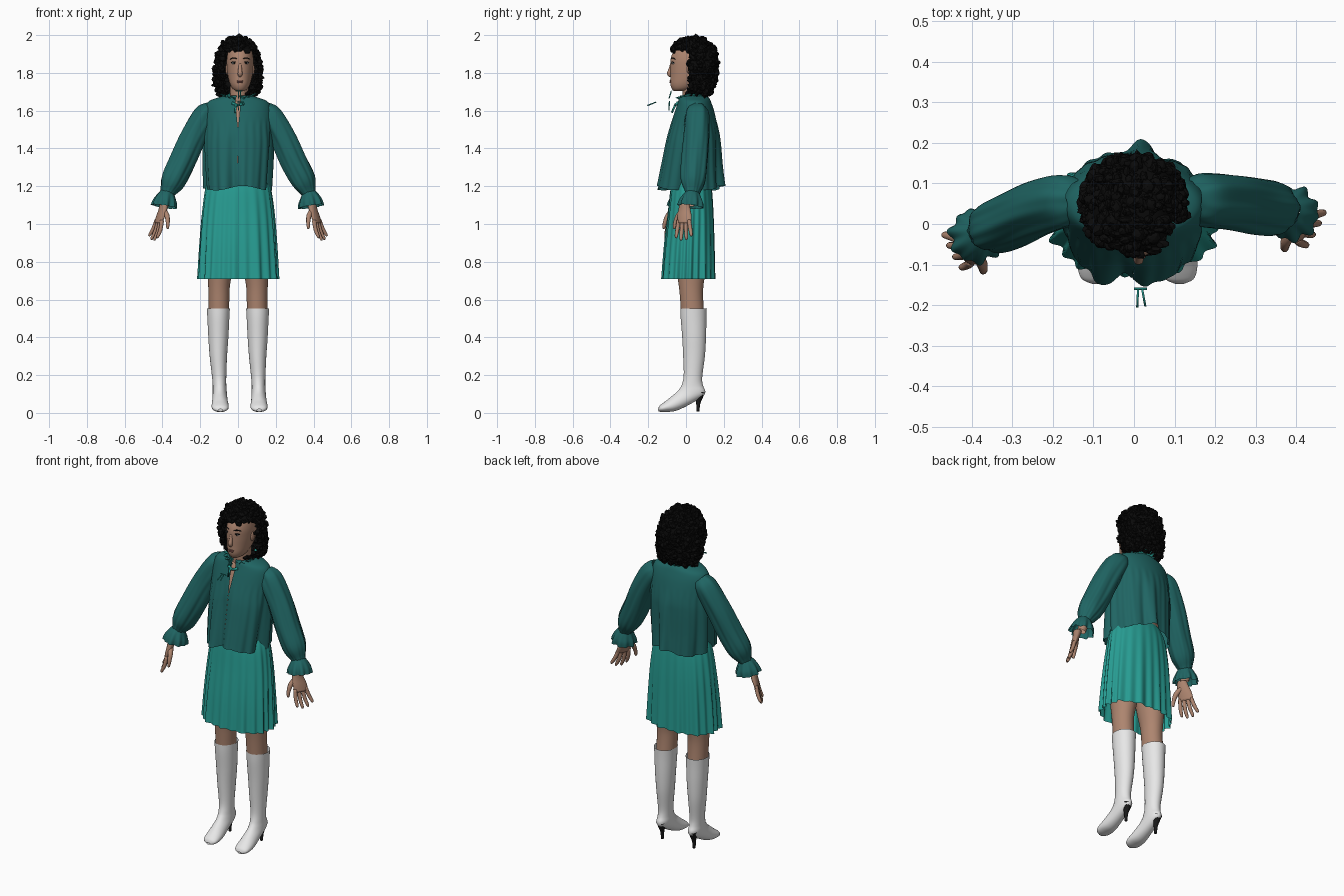
import bpy, bmesh, math, random
from mathutils import Vector as V

random.seed(4)

def material(name, r, g, b):
    m = bpy.data.materials.new(name)
    m.diffuse_color = (r, g, b, 1)
    return m

BLOUSE = material("dark_teal", 0.014, 0.13, 0.125)
SKIRT = material("light_teal", 0.02, 0.33, 0.285)
SKIN = material("skin", 0.42, 0.235, 0.16)
HAIR = material("hair_black", 0.003, 0.003, 0.003)
BOOT = material("boot_white", 0.8, 0.8, 0.8)
HEEL = material("heel_black", 0.01, 0.01, 0.01)
LIP = material("lip_brown", 0.23, 0.09, 0.075)
EYE = material("eye_white", 0.7, 0.7, 0.68)

def make(name, verts, faces, mat, smooth=True):
    me = bpy.data.meshes.new(name)
    me.from_pydata([tuple(v) for v in verts], [], faces)
    bm = bmesh.new()
    bm.from_mesh(me)
    bmesh.ops.recalc_face_normals(bm, faces=bm.faces)
    for f in bm.faces:
        f.smooth = smooth
    bm.to_mesh(me)
    bm.free()
    me.materials.append(mat)
    ob = bpy.data.objects.new(name, me)
    bpy.context.collection.objects.link(ob)
    return ob

def spline(rows, k):
    """Smooth curve through rows of numbers, k steps per span, with t in 0..1."""
    out, n = [], len(rows) - 1
    for i in range(n):
        p0, p1, p2, p3 = rows[max(i-1, 0)], rows[i], rows[i+1], rows[min(i+2, n)]
        for j in range(k + (i == n - 1)):
            s = j / k
            out.append(((i + s) / n, [0.5*(2*b + (c-a)*s + (2*a-5*b+4*c-d)*s*s + (3*b-a-3*c+d)*s**3)
                                      for a, b, c, d in zip(p0, p1, p2, p3)]))
    return out

def loft(name, rings, mat, n=32, k=4, warp=None, gap=None, cap=False, cut=None):
    """Skin elliptical rings (centre, axis, axis); warp scales the radius, gap opens the front."""
    verts, faces = [], []
    data = spline(rings, k)
    for t, r in data:
        c, u, w = V(r[0:3]), V(r[3:6]), V(r[6:9])
        g = gap(c.z) if gap else 0
        for i in range(n):
            f = i / (n - 1) if gap else i / n
            a = -math.pi/2 + g + f * (2*math.pi - 2*g)
            s = warp(a, t) if warp else 1
            verts.append(c + (u*math.cos(a) + w*math.sin(a)) * s)
    for j in range(len(data) - 1):
        for i in range(n - 1 if gap else n):
            q = (j*n + i, j*n + (i+1) % n, (j+1)*n + (i+1) % n, (j+1)*n + i)
            if not (cut and cut(sum((verts[x] for x in q), V()) / 4)):
                faces.append(q)
    if cap:
        faces += [tuple(range(n)), tuple(range(len(verts) - n, len(verts)))]
    return make(name, verts, faces, mat)

def square(a):
    """Pushes the diagonals of an ellipse outwards."""
    return (1 - math.cos(4*a)) / 2

def level(cx, cy, z, rx, ry):
    return (cx, cy, z, rx, 0, 0, 0, ry, 0)

def tube(name, pts, mat, n=12, k=3, **kw):
    """Tube along points (x, y, z, r)."""
    rings = []
    for i, p in enumerate(pts):
        d = (V(pts[min(i+1, len(pts)-1)][:3]) - V(pts[max(i-1, 0)][:3])).normalized()
        ref = V((0, 1, 0)) if abs(d.y) < 0.85 else V((0, 0, 1))
        u = ref.cross(d).normalized()
        rings.append((*p[:3], *(u * p[3]), *(d.cross(u) * p[3])))
    return loft(name, rings, mat, n, k, **kw)

def ball(name, c, r, mat):
    rings = [level(c[0], c[1], c[2] + r[2]*math.sin(a), r[0]*math.cos(a), r[1]*math.cos(a))
             for a in [math.radians(x) for x in (-88, -60, -30, 0, 30, 60, 88)]]
    return loft(name, rings, mat, 16, 1, cap=True)

# Body under the clothes
loft("torso", [level(0, .03, .86, .13, .08), level(0, .035, 1.0, .155, .10), level(0, .03, 1.2, .12, .085),
               level(0, .03, 1.35, .135, .10), level(0, .035, 1.5, .15, .10), level(0, .045, 1.6, .13, .085),
               level(.003, .04, 1.65, .06, .06)], SKIN, cap=True)
loft("neck", [level(.003, .04, 1.6, .065, .06), level(.005, .035, 1.66, .05, .052),
              level(.008, .03, 1.76, .048, .052)], SKIN)

# Blouse: flat yoke, gathered panels below, slit at the neck
def folds(a, t):
    s = max(0, (t - .5) / .5)
    wave = .06*math.sin(9*a + 1.0) + .05*math.sin(5*a + .4) + .04*math.sin(13*a + 2)
    return 1 + s * (wave + .06*square(a)) + (.01*math.sin(26*a) if t > .5 else 0)

blouse = loft("blouse", [level(0, .04, 1.68, .072, .07), level(0, .042, 1.668, .11, .08),
                         level(0, .045, 1.645, .16, .088), level(0, .045, 1.59, .178, .106),
                         level(0, .04, 1.49, .182, .132), level(0, .035, 1.42, .182, .142),
                         level(-.002, .026, 1.3, .174, .154), level(-.003, .02, 1.19, .164, .166)],
              BLOUSE, 160, 5, warp=folds, gap=lambda z: max(.002, min(.2, (z - 1.5) * .55)))
for v in blouse.data.vertices:
    if v.co.z < 1.35:
        v.co.z += .012 * math.sin(v.co.x * 22 + 1) * (1.35 - v.co.z) / .16

# Ruffled collar, dipping at the front
collar = loft("collar_frill", [level(.0, .04, 1.655, .08, .08), level(0, .04, 1.672, .072, .073),
                               level(0, .04, 1.695, .092, .09)], SKIRT, 120, 4,
              warp=lambda a, t: 1 + .09*abs(t - .4)*2*math.sin(20*a), gap=lambda z: .2)
for v in collar.data.vertices:
    v.co.z += .3 * min(0, v.co.y - .03)

# Neck ribbons
for i, pts in enumerate([
        [(0, -.16, 1.645, .003), (.032, -.16, 1.645, .003)],
        [(.01, -.16, 1.645, .003), (.008, -.205, 1.626, .003)],
        [(.02, -.16, 1.645, .003), (.028, -.203, 1.628, .003)],
        [(-.012, -.075, 1.705, .003), (.025, -.075, 1.705, .003)],
        [(.003, -.078, 1.702, .003), (.002, -.09, 1.665, .003)],
        [(.012, -.078, 1.702, .003), (.014, -.09, 1.665, .003)],
        [(.0, -.088, 1.65, .003), (.002, -.09, 1.6, .003)],
        [(-.03, -.045, 1.64, .009), (.0, -.055, 1.63, .006), (.03, -.045, 1.64, .009)],
        [(-.01, -.055, 1.635, .006), (-.015, -.075, 1.59, .005)]]):
    tube("neck_ribbon_%d" % i, pts, SKIRT, 6, 2, cap=True)

# Skirt with pleats opening towards the hem
loft("skirt", [level(0, .03, 1.26, .14, .09), level(0, .028, 1.19, .172, .108),
               level(0, .025, 1.05, .19, .12), level(0, .018, .88, .2, .13),
               level(0, .013, .71, .206, .136)], SKIRT, 240, 5,
     warp=lambda a, t: 1 + .075*t*square(a)
     + t**1.2 * (.042*math.sin(22*a + .8*math.sin(3*a)) + .025*math.sin(11*a + 1)))

# Arms; the left one reaches a little further forward
for side, s, sweep in (("right", 1, 0), ("left", -1, -.055)):
    def P(x, y, z, r=0):
        f = min(1, max(0, (1.6 - z) / .45))
        return (s*x, y + sweep*f, z, r)
    tube(side + "_sleeve", [P(.135, .06, 1.61, .045), P(.17, .06, 1.575, .064), P(.236, .055, 1.46, .068),
                            P(.295, .045, 1.33, .069), P(.345, .038, 1.23, .064), P(.37, .035, 1.175, .042),
                            P(.376, .033, 1.16, .036)], BLOUSE, 72, 5,
         warp=lambda a, t: 1 + .035*math.sin(5*a + 7*t) + .02*math.sin(8*a - 5*t) + .025*t*math.sin(15*a))
    tube(side + "_cuff_frill", [P(.374, .034, 1.168, .036), P(.38, .031, 1.145, .05), P(.385, .028, 1.118, .062),
                                P(.389, .025, 1.092, .066)], BLOUSE, 80, 4,
         warp=lambda a, t: 1 + t*(.08*math.sin(10*a) + .06*math.sin(7*a)))
    tube(side + "_forearm", [P(.2, .055, 1.52, .04), P(.3, .045, 1.32, .037), P(.37, .033, 1.16, .028),
                             P(.386, .02, 1.10, .024)], SKIN)
    # hand plane turned so the thumb side faces forward and inward
    def H(x, y, z, r=0):
        return P(x + .55*y, y - .012, z, r)
    palm = []
    for x, z, thick, wide in ((.388, 1.11, .02, .024), (.396, 1.075, .017, .031),
                              (.408, 1.04, .015, .037), (.42, 1.005, .011, .036)):
        c = H(x, .004, z)
        palm.append((*c[:3], s*thick, -.5*thick, 0, s*.5*wide, wide, 0))
    loft(side + "_palm", palm, SKIN, 20, 3, cap=True)
    for i, (y, dy, l) in enumerate(((-.026, -.014, .085), (-.007, -.007, .098), (.011, .003, .094), (.028, .012, .075))):
        tube("%s_finger_%d" % (side, i),
             [H(.416, y, 1.02, .011), H(.43, y + dy*.6, 1.01 - l*.5, .0105), H(.437 + l*.12, y + dy, 1.01 - l*.9, .008),
              H(.438 + l*.13, y + dy, 1.01 - l, .003)], SKIN, 10, cap=True)
    tube(side + "_thumb", [H(.394, 0, 1.075, .015), H(.392, -.028, 1.045, .014), H(.396, -.044, 1.01, .011),
                           H(.40, -.05, .982, .008), H(.401, -.051, .974, .003)], SKIN, 10, cap=True)

# Legs and high-heeled boots
for side, s in (("right", 1), ("left", -1)):
    loft(side + "_leg", [level(s*.085, .03, .95, .08, .095), level(s*.092, .028, .8, .073, .085),
                         level(s*.1, .027, .68, .058, .066), level(s*.101, .03, .6, .055, .061),
                         level(s*.102, .038, .48, .053, .062)], SKIN, cap=True)
    rings = []
    for yf, zf, yb, zb, hw in ((-.03, .553, .11, .553, .061), (-.028, .5, .108, .5, .058), (-.02, .4, .106, .4, .053),
                               (-.015, .3, .10, .3, .046), (-.012, .2, .086, .19, .038), (-.022, .15, .09, .145, .036),
                               (-.036, .125, .102, .115, .037), (-.055, .105, .09, .088, .038),
                               (-.08, .085, .02, .045, .041), (-.103, .066, -.05, .012, .045),
                               (-.125, .05, -.10, .005, .044), (-.141, .036, -.13, .005, .035),
                               (-.148, .02, -.146, .008, .012)):
        x = s * .104 + max(0, .3 - zf) * (.03 if s > 0 else .04)
        rings.append((x, (yf+yb)/2, (zf+zb)/2, hw, 0, 0, 0, (yb-yf)/2, (zb-zf)/2))
    loft(side + "_boot", rings, BOOT, 36, 4)
    h = s*.104 + .006
    tube(side + "_heel", [(h, .074, .112, .028), (h, .07, .085, .02), (h, .065, .05, .011),
                          (h, .063, .008, .008)], HEEL, 16, cap=True)

# Head and face
X = .011
def skull(z, rx, yf, yb):
    return level(X, (yf+yb)/2, z, rx, (yb-yf)/2)
loft("head", [skull(1.703, .018, -.062, -.01), skull(1.715, .038, -.074, .03), skull(1.74, .053, -.083, .07),
              skull(1.78, .064, -.083, .11), skull(1.83, .07, -.083, .125), skull(1.88, .07, -.08, .125),
              skull(1.93, .056, -.055, .1), skull(1.96, .015, .0, .05)], SKIN, 40, cap=True)
tube("nose", [(X, -.075, 1.85, .008), (X, -.082, 1.82, .010), (X, -.088, 1.798, .0125),
              (X, -.083, 1.787, .011), (X, -.076, 1.782, .005)], SKIN, cap=True)
ball("upper_lip", (X, -.080, 1.757), (.018, .008, .004), LIP)
ball("lower_lip", (X, -.0795, 1.750), (.016, .0085, .005), LIP)
for side, s in (("right", 1), ("left", -1)):
    ball(side + "_eye", (X + s*.031, -.064, 1.852), (.014, .0115, .006), EYE)
    ball(side + "_iris", (X + s*.031, -.0715, 1.852), (.006, .0055, .006), HEEL)
    tube(side + "_lash", [(X + s*.016, -.073, 1.854, .0025), (X + s*.031, -.075, 1.859, .003),
                          (X + s*.047, -.066, 1.855, .0025)], HEEL, 6, cap=True)
    tube(side + "_eyebrow", [(X + s*.016, -.078, 1.874, .002), (X + s*.033, -.072, 1.88, .003),
                             (X + s*.052, -.058, 1.873, .002)], HAIR, 6, cap=True)
    ball(side + "_ear", (X + s*.068, .022, 1.82), (.01, .018, .03), SKIN)

# Curly hair: a shell with a face opening, covered with small curls
def face_opening(p):
    return p.z < 1.915 and p.y < .012 and p.x > -.073
shell = loft("hair_shell", [level(0, .07, 1.685, .085, .05), level(0, .065, 1.70, .106, .065),
                            level(0, .058, 1.74, .117, .09), level(0, .05, 1.80, .12, .108),
                            level(0, .044, 1.88, .11, .118), level(0, .036, 1.94, .084, .10),
                            level(0, .036, 1.972, .052, .06), level(0, .036, 1.985, .008, .01)],
             HAIR, 56, 5, cut=face_opening, cap=True, warp=lambda a, t: 1 + .06*square(a))
bm = bmesh.new()
bmesh.ops.create_icosphere(bm, subdivisions=2, radius=1)
bv = [v.co.copy() for v in bm.verts]
bf = [[v.index for v in f.verts] for f in bm.faces]
bm.free()
polys = list(shell.data.polygons)
verts, faces = [], []
for p in random.choices(polys, [q.area for q in polys], k=900):
    o, r = len(verts), random.uniform(.006, .015)
    c = p.center + V([random.uniform(-.006, .006) for _ in range(3)])
    k = V([random.uniform(.6, 1.4) for _ in range(3)])
    verts += [c + V((v.x*k.x, v.y*k.y, v.z*k.z)) * r * random.uniform(.85, 1.15) for v in bv]
    faces += [[i + o for i in f] for f in bf]
make("hair_curls", verts, faces, HAIR, smooth=False)
